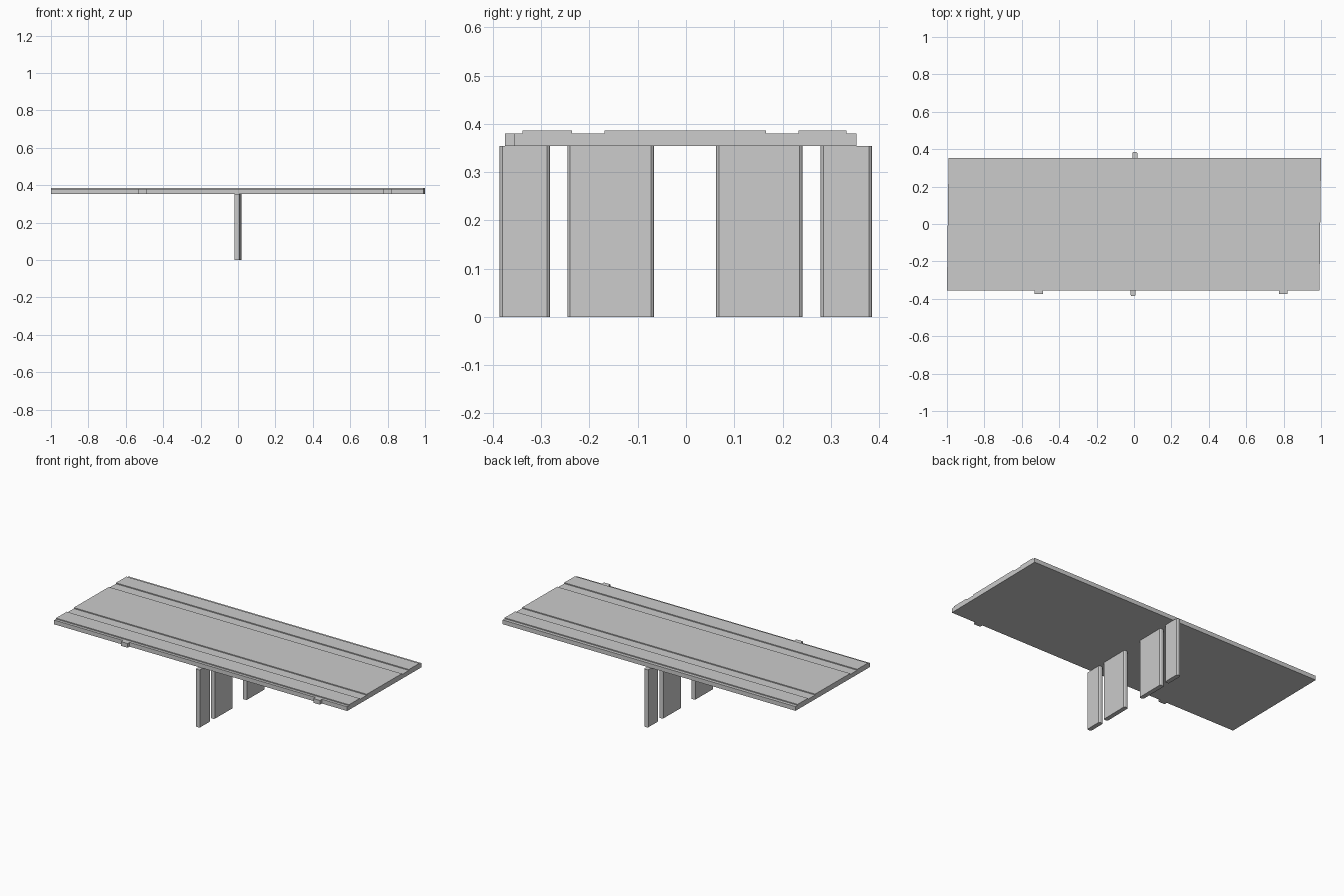
import bpy, bmesh

if "Cube" in bpy.data.objects:
    bpy.data.objects.remove(bpy.data.objects["Cube"])

SKEW = 0.012      # deck ends and pier row are slightly skewed in plan
BASE, LOW, HIGH = 0.354, 0.380, 0.386


def finish(name, bm):
    for v in bm.verts:
        v.co.x += SKEW * v.co.y
    bmesh.ops.recalc_face_normals(bm, faces=bm.faces)
    mesh = bpy.data.meshes.new(name)
    bm.to_mesh(mesh)
    bm.free()
    obj = bpy.data.objects.new(name, mesh)
    bpy.context.collection.objects.link(obj)
    return obj


def extrude(name, points, offset):
    bm = bmesh.new()
    face = bm.faces.new([bm.verts.new(p) for p in points])
    result = bmesh.ops.extrude_face_region(bm, geom=[face], use_keep_orig=True)
    verts = [g for g in result["geom"] if isinstance(g, bmesh.types.BMVert)]
    bmesh.ops.translate(bm, verts=verts, vec=offset)
    return finish(name, bm)


# Deck: cross-section with two kerbs and a raised centre carriageway
profile = [(-0.356, BASE), (-0.356, LOW)]
for y0, y1 in [(-0.339, -0.236), (-0.169, 0.166), (0.233, 0.333)]:
    profile += [(y0, LOW), (y0, HIGH), (y1, HIGH), (y1, LOW)]
profile += [(0.353, LOW), (0.353, BASE)]
extrude("bridge_deck", [(-0.9957, y, z) for y, z in profile], (1.9914, 0, 0))

# Small brackets on the front edge of the deck
for i, x in enumerate((-0.505, 0.802)):
    x0, x1, y0, y1 = x - 0.022, x + 0.022, -0.375, -0.356
    extrude(f"edge_bracket_{i + 1}",
            [(x0, y0, BASE), (x1, y0, BASE), (x1, y1, BASE), (x0, y1, BASE)],
            (0, 0, LOW - BASE))

# Piers: thin walls with chamfered ends
H, C1, C2 = 0.0135, 0.002, 0.006
for i, (y0, y1) in enumerate([(-0.386, -0.282), (-0.246, -0.066),
                              (0.062, 0.241), (0.279, 0.385)]):
    side = [(0.005, y0), (0.0105, y0 + C1), (H, y0 + C2),
            (H, y1 - C2), (0.0105, y1 - C1), (0.005, y1)]
    outline = side + [(-x, y) for x, y in reversed(side)]
    extrude(f"pier_{i + 1}", [(x, y, 0) for x, y in outline], (0, 0, BASE))
